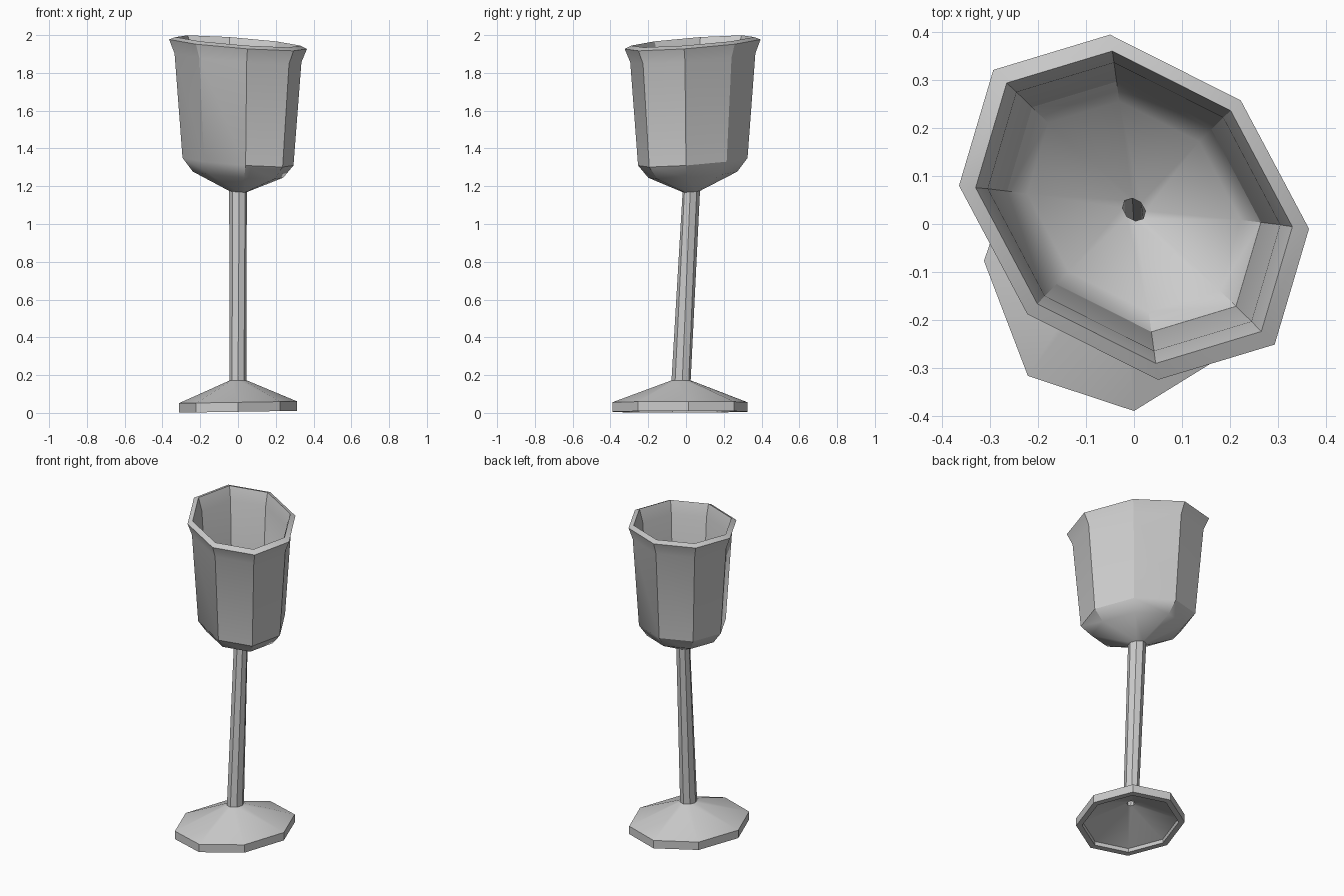
import bpy, bmesh, math
from mathutils import Vector

if "Cube" in bpy.data.objects:
    bpy.data.objects.remove(bpy.data.objects["Cube"])

# Half-axes of the two slightly skewed octagons (foot and bowl)
FOOT = (Vector((0.0, 0.358, 0.0)), Vector((0.313, 0.045, 0.005)))
BOWL = (Vector((-0.05, 0.36, 0.025)), Vector((0.365, -0.045, -0.025)))
SIDES = 8

# Closed shell profile: basis, scale, centre y, centre z
profile = [
    # outside: foot, stem, bowl, rim
    (FOOT, 1.00, -0.032, 0.006),
    (FOOT, 1.00, -0.032, 0.056),
    (FOOT, 0.142, -0.026, 0.172),
    (BOWL, 0.128, 0.028, 1.172),
    (BOWL, 0.655, 0.036, 1.261),
    (BOWL, 0.805, 0.036, 1.330),
    (BOWL, 0.920, 0.036, 1.880),
    (BOWL, 1.00, 0.035, 1.952),
    # inside: rim, bowl, hollow stem, hollow foot
    (BOWL, 0.905, 0.035, 1.967),
    (BOWL, 0.835, 0.036, 1.890),
    (BOWL, 0.725, 0.036, 1.342),
    (BOWL, 0.610, 0.036, 1.290),
    (BOWL, 0.066, 0.030, 1.200),
    (FOOT, 0.075, -0.028, 0.140),
    (FOOT, 0.880, -0.032, 0.028),
    (FOOT, 0.890, -0.032, 0.006),
]


def ring(bm, basis, scale, cy, cz):
    a, b = basis
    c = Vector((0.0, cy, cz))
    verts = []
    for i in range(SIDES):
        t = 2 * math.pi * i / SIDES
        verts.append(bm.verts.new(c + scale * (math.cos(t) * a + math.sin(t) * b)))
    return verts


# Bridge all rings into one hollow goblet shell
bm = bmesh.new()
rings = [ring(bm, *p) for p in profile]
for k, lower in enumerate(rings):
    upper = rings[(k + 1) % len(rings)]
    for i in range(SIDES):
        j = (i + 1) % SIDES
        bm.faces.new((lower[i], lower[j], upper[j], upper[i]))
bmesh.ops.recalc_face_normals(bm, faces=bm.faces[:])
mesh = bpy.data.meshes.new("goblet")
bm.to_mesh(mesh)
bm.free()

goblet = bpy.data.objects.new("goblet", mesh)
bpy.context.collection.objects.link(goblet)
bpy.context.view_layer.objects.active = goblet
goblet.select_set(True)
bpy.ops.object.shade_smooth_by_angle(angle=math.radians(30))
